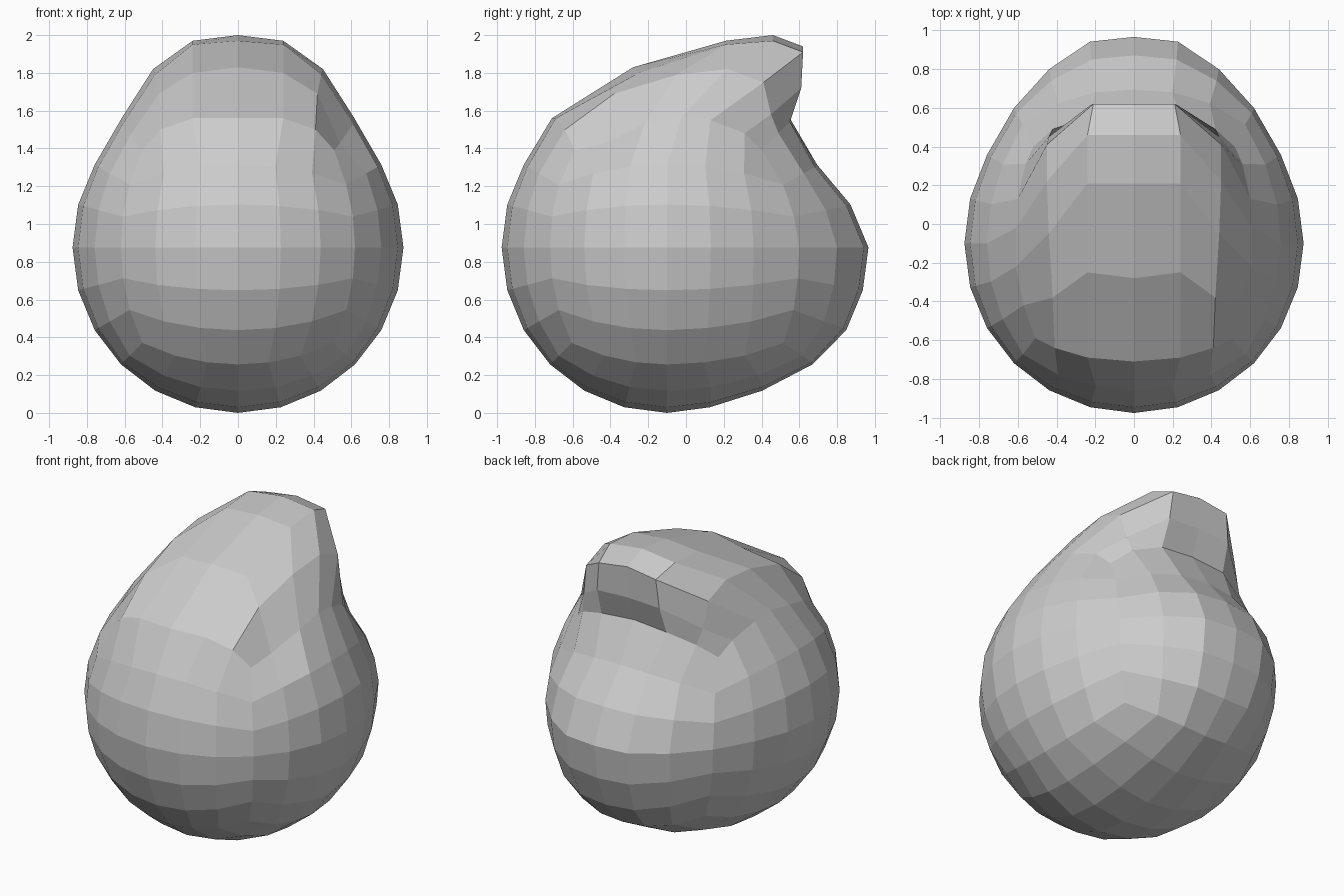
import bpy, bmesh, math
from mathutils import Vector

if "Cube" in bpy.data.objects:
    bpy.data.objects.remove(bpy.data.objects["Cube"])

R = 0.876
CENTRE = Vector((0, -0.1, R))

# Swept-back crest: seven rows front to back, each from the middle out to the side (x, y, z)
CREST = [
    [(0, -.71, 1.56), (.24, -.69, 1.56), (.41, -.64, 1.50), (.51, -.59, 1.39)],
    [(0, -.28, 1.83), (.24, -.25, 1.80), (.42, -.38, 1.69), (.57, -.42, 1.47)],
    [(0, .21, 1.97), (.24, .21, 1.95), (.44, -.05, 1.79), (.61, -.22, 1.53)],
    [(0, .46, 2.00), (.24, .46, 1.97), (.45, .22, 1.82), (.61, -.02, 1.57)],
    [(0, .62, 1.94), (.21, .62, 1.91), (.45, .41, 1.75), (.60, .13, 1.55)],
    [(0, .61, 1.73), (.23, .61, 1.72), (.44, .45, 1.58), (.56, .31, 1.48)],
    [(0, .55, 1.56), (.24, .55, 1.54), (.42, .49, 1.48), (.52, .40, 1.39)],
]
# Strength of the bulge at the back, by height and by distance from the middle
BY_HEIGHT = [(0, 0), (.03, 0), (.12, .35), (.26, .8), (.44, 1), (.88, 1), (1.12, .63), (1.33, .15), (1.5, .1)]
BY_WIDTH = [(0, 1), (.23, 1.03), (.44, .74), (.62, .42), (.76, .1), (.9, 0)]


def lerp(table, t):
    for (a, u), (b, v) in zip(table, table[1:]):
        if t <= b:
            return u + (v - u) * max(0, t - a) / (b - a)
    return table[-1][1]


# Body: a cube divided six by six and rounded to a ball
bm = bmesh.new()
bmesh.ops.create_cube(bm, size=2)
bmesh.ops.subdivide_edges(bm, edges=bm.edges[:], cuts=5, use_grid_fill=True)
for v in bm.verts:
    c = v.co.copy()
    if c.z > 0.999:
        # Top side of the cube becomes the crest
        x, y, z = CREST[round((c.y + 1) * 3)][round(abs(c.x) * 3)]
        v.co = (math.copysign(x, c.x), y, z)
        continue
    d = Vector([math.tan(t * math.pi / 4) for t in c]).normalized() * R
    p = CENTRE + d
    p.y += 0.19 * lerp(BY_HEIGHT, p.z) * lerp(BY_WIDTH, abs(p.x)) * min(1, max(0, d.y / .34))
    v.co = p

# Small dent on the right shoulder
for v in bm.verts:
    if (v.co - Vector((.57, -.42, 1.47))).length < .01:
        v.co += Vector((-.03, 0, -.04))

bmesh.ops.recalc_face_normals(bm, faces=bm.faces[:])
mesh = bpy.data.meshes.new("crested_body")
bm.to_mesh(mesh)
bm.free()
bpy.context.collection.objects.link(bpy.data.objects.new("crested_body", mesh))
